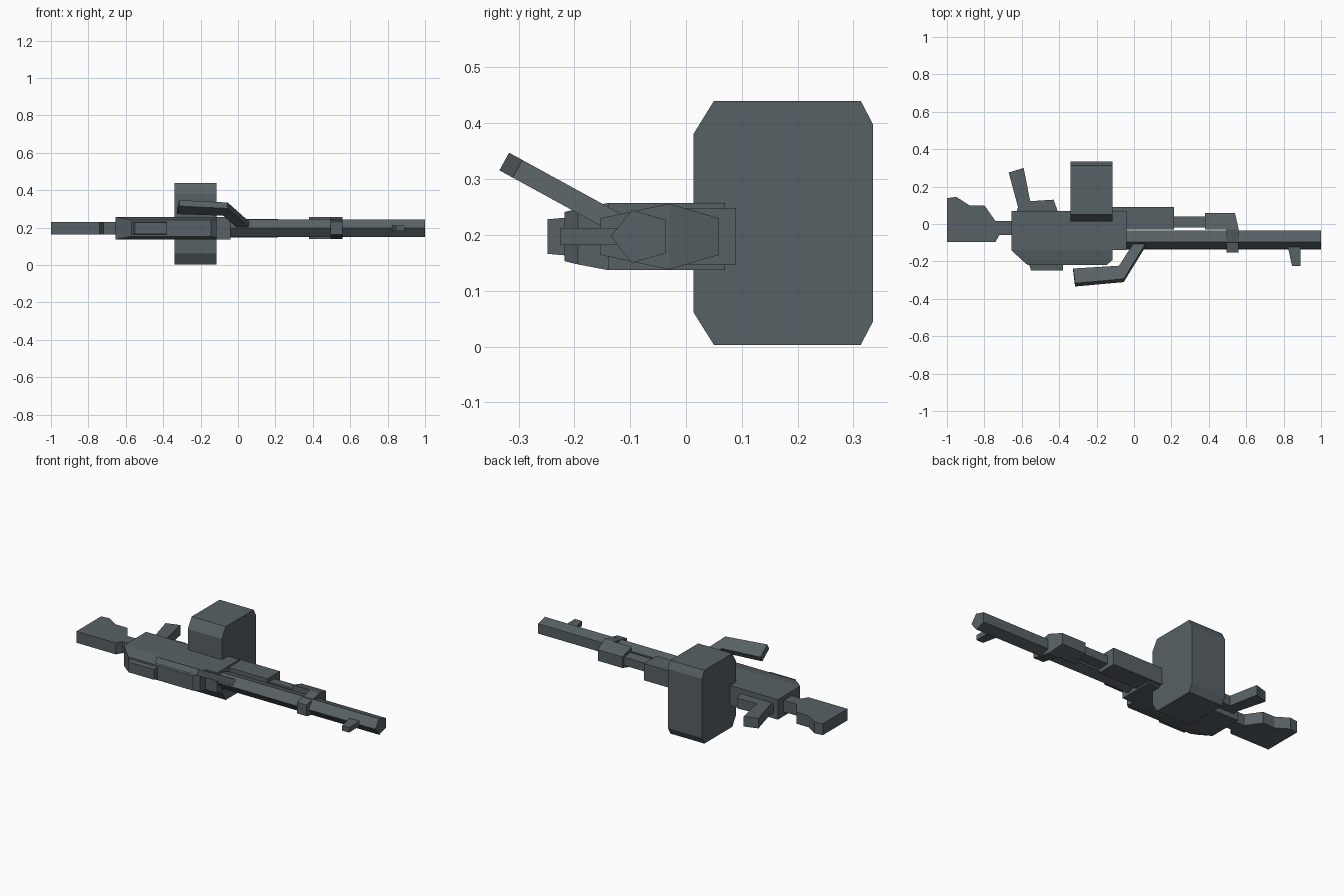
import bpy, bmesh, math
from mathutils import Vector, Matrix

if "Cube" in bpy.data.objects:
    bpy.data.objects.remove(bpy.data.objects["Cube"])

MID = 0.197  # height of the centre plane
STEEL = (0.098, 0.120, 0.130, 1)
steel = bpy.data.materials.new("dark grey steel")
steel.use_nodes = True
steel.diffuse_color = STEEL
steel.node_tree.nodes["Principled BSDF"].inputs["Base Color"].default_value = STEEL


def finish(name, bm):
    bmesh.ops.recalc_face_normals(bm, faces=bm.faces)
    mesh = bpy.data.meshes.new(name)
    bm.to_mesh(mesh)
    bm.free()
    mesh.materials.append(steel)
    obj = bpy.data.objects.new(name, mesh)
    bpy.context.collection.objects.link(obj)
    return obj


def plate(name, outline, depth, place):
    """Extrude a flat outline both ways from its plane, then place it."""
    bm = bmesh.new()
    face = bm.faces.new([bm.verts.new((a, b, -depth / 2)) for a, b in outline])
    ext = bmesh.ops.extrude_face_region(bm, geom=[face])
    top = [v for v in ext["geom"] if isinstance(v, bmesh.types.BMVert)]
    bmesh.ops.translate(bm, verts=top, vec=(0, 0, depth))
    bm.transform(place)
    return finish(name, bm)


def loft(name, sections):
    """Join rectangles (x start, x end, y, half thickness) along y."""
    bm = bmesh.new()
    rings = []
    for x0, x1, y, h in sections:
        corners = ((x0, -h), (x1, -h), (x1, h), (x0, h))
        rings.append([bm.verts.new((x, y, MID + z)) for x, z in corners])
    for a, b in zip(rings, rings[1:]):
        for i in range(4):
            j = (i + 1) % 4
            bm.faces.new((a[i], a[j], b[j], b[i]))
    bm.faces.new(rings[0])
    bm.faces.new(rings[-1])
    bmesh.ops.remove_doubles(bm, verts=bm.verts, dist=0.0001)
    return finish(name, bm)


flat = Matrix.Translation((0, 0, MID))
# Outline axes (a, b, depth) become (y, z, x)
across = Matrix(((0, 0, 1, 0), (1, 0, 0, 0), (0, 1, 0, 0), (0, 0, 0, 1)))

# Receiver with its chamfered underside and ejection cover
loft("receiver", [(-0.655, -0.04, 0.07, 0.06), (-0.655, -0.04, -0.14, 0.06),
                  (-0.655, -0.115, -0.14, 0.06), (-0.60, -0.115, -0.193, 0.05),
                  (-0.57, -0.145, -0.218, 0.044)])
loft("top_cover", [(-0.57, -0.38, -0.19, 0.036), (-0.55, -0.38, -0.248, 0.031)])

# Handguard and gas tube
loft("handguard", [(-0.13, 0.215, 0.09, 0.05), (-0.13, 0.215, -0.03, 0.05)])
loft("gas_tube", [(0.2, 0.40, 0.04, 0.025), (0.2, 0.40, -0.02, 0.03)])

# Collar around the barrel
loft("barrel_collar", [(0.38, 0.54, 0.058, 0.033), (0.38, 0.56, -0.03, 0.059),
                       (0.495, 0.56, -0.03, 0.059), (0.495, 0.56, -0.153, 0.033)])

# Five-sided barrel
ring = [math.pi + math.tau * i / 5 for i in range(5)]
plate("barrel", [(0.055 * math.cos(t), 0.05 * math.sin(t)) for t in ring], 1.06,
      Matrix.Translation((0.47, -0.08, MID)) @ across)
plate("front_sight", [(0.82, -0.11), (0.89, -0.11), (0.89, -0.225), (0.845, -0.225)],
      0.03, flat)

# Chamfered ammunition box
plate("ammunition_box", [(0.05, 0.003), (0.313, 0.003), (0.335, 0.045), (0.335, 0.398),
                         (0.313, 0.44), (0.05, 0.44), (0.013, 0.38), (0.013, 0.062)],
      0.225, Matrix.Translation((-0.228, 0, 0)) @ across)

# Shoulder stock
plate("stock", [(-1, 0.138), (-0.95, 0.145), (-0.88, 0.10), (-0.80, 0.10), (-0.74, 0.015),
                (-0.64, 0.015), (-0.64, -0.06), (-0.72, -0.06), (-0.74, -0.095), (-1, -0.095)],
      0.068, flat)

# Pistol grip joined to the trigger guard
plate("grip", [(-0.67, 0.275), (-0.59, 0.30), (-0.555, 0.122), (-0.43, 0.13),
               (-0.405, 0.06), (-0.63, 0.06), (-0.62, 0.09)], 0.06, flat)

# Carrying handle leaning out from the barrel
lean = Vector((0, -0.877, 0.48))
side = Vector((1, 0, 0)).cross(lean)
tilt = Matrix((Vector((1, 0, 0)), lean, side)).transposed().to_4x4()
plate("carrying_handle", [(0.0, 0.03), (0.06, 0.04), (-0.055, 0.253), (-0.315, 0.28),
                          (-0.325, 0.19), (-0.08, 0.173)], 0.036,
      Matrix.Translation((0, -0.08, MID)) @ tilt)
